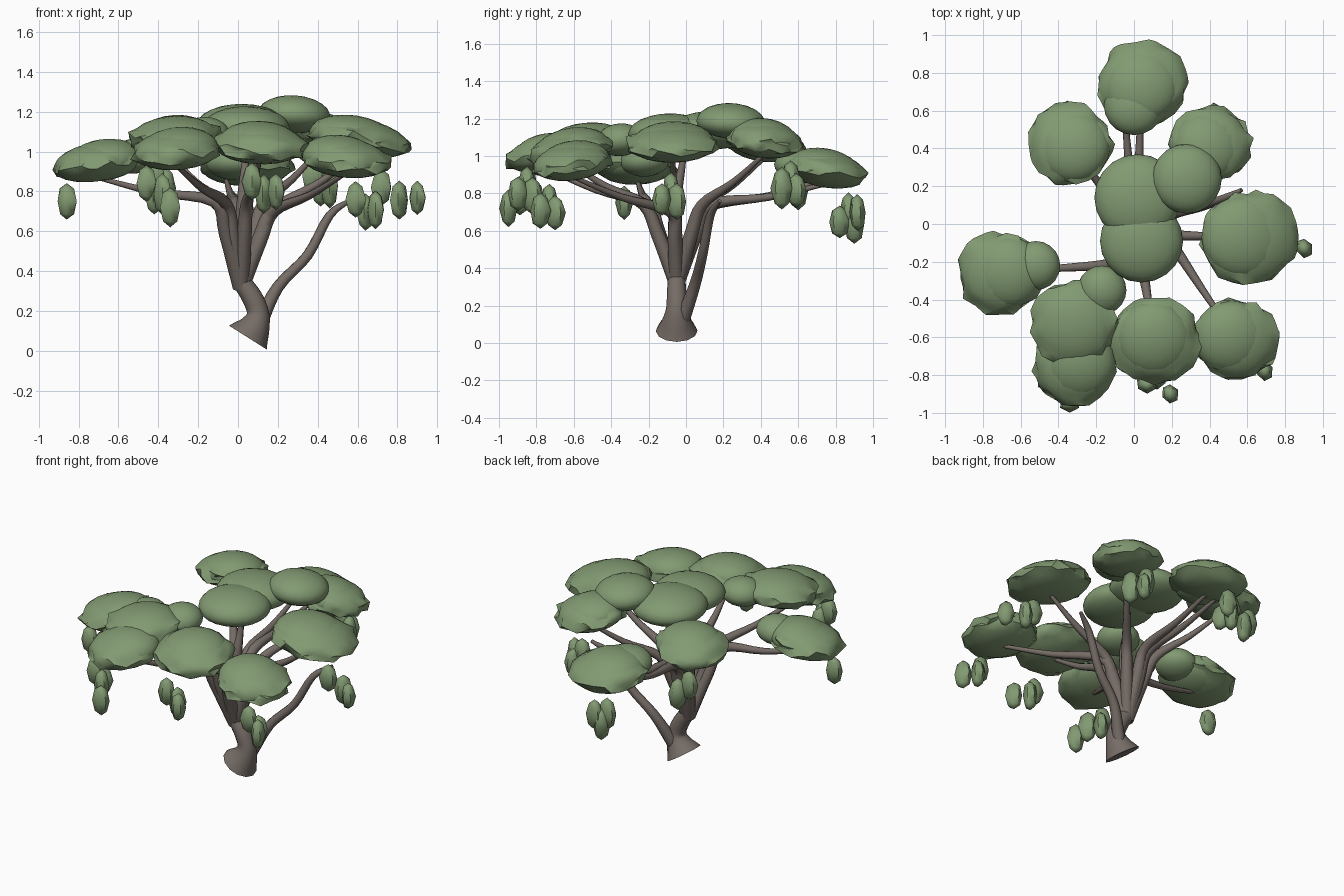
import bpy, bmesh, math, random
from mathutils import Vector, Matrix

if "Cube" in bpy.data.objects:
    bpy.data.objects.remove(bpy.data.objects["Cube"])

random.seed(11)


def material(name, col):
    m = bpy.data.materials.new(name)
    m.diffuse_color = (*col, 1)
    m.use_nodes = True
    m.node_tree.nodes["Principled BSDF"].inputs["Base Color"].default_value = m.diffuse_color
    return m


BARK = material("grey brown bark", (0.18, 0.15, 0.132))
LEAF = material("sage green leaves", (0.222, 0.322, 0.168))


def finish(bm, name, mat, angle):
    bmesh.ops.recalc_face_normals(bm, faces=bm.faces)
    me = bpy.data.meshes.new(name)
    bm.to_mesh(me)
    bm.free()
    me.materials.append(mat)
    ob = bpy.data.objects.new(name, me)
    bpy.context.collection.objects.link(ob)
    bpy.ops.object.select_all(action='DESELECT')
    ob.select_set(True)
    bpy.context.view_layer.objects.active = ob
    bpy.ops.object.shade_smooth_by_angle(angle=math.radians(angle))


def smooth_path(pts, steps=4):
    """Catmull-Rom curve through the points."""
    p = [2 * pts[0] - pts[1]] + pts + [2 * pts[-1] - pts[-2]]
    out = []
    for a, b, c, d in zip(p, p[1:], p[2:], p[3:]):
        for s in range(steps):
            t = s / steps
            out.append(0.5 * (2 * b + (c - a) * t + (2 * a - 5 * b + 4 * c - d) * t * t
                              + (3 * b - a - 3 * c + d) * t ** 3))
    return out + [pts[-1]]


def tube(name, pts, sides=8):
    """Tapered limb through (x, y, z, radius) points."""
    path = smooth_path([Vector(p) for p in pts])
    bm = bmesh.new()
    rings, u = [], Vector((1, 0.02, 0))
    for i, q in enumerate(path):
        t = (path[min(i + 1, len(path) - 1)] - path[max(i - 1, 0)]).xyz.normalized()
        u = (u - t * u.dot(t)).normalized()
        v = t.cross(u)
        rings.append([bm.verts.new(q.xyz + q.w * (math.cos(a) * u + math.sin(a) * v))
                      for a in (k * math.tau / sides for k in range(sides))])
    for r, s in zip(rings, rings[1:]):
        for k in range(sides):
            n = (k + 1) % sides
            bm.faces.new((r[k], r[n], s[n], s[k]))
    bm.faces.new(rings[0])
    bm.faces.new(rings[-1])
    finish(bm, name, BARK, 50)


def branch(name, tip, joint=None):
    """Limb rising from the fork, bending at a joint, then reaching out."""
    fork, tip = Vector((0.015, -0.05, 0.32)), Vector(tip)
    out = Vector((tip.x - fork.x, tip.y - fork.y, 0)).normalized()
    joint = Vector(joint) if joint else fork + out * 0.18 + Vector((0, 0, 0.42))
    mid = fork.lerp(joint, 0.62) - out * 0.01
    far = joint.lerp(tip, 0.5) - Vector((0, 0, 0.015))
    tube(name, [(*p, r) for p, r in zip((fork, mid, joint, far, tip),
                                        (0.042, 0.037, 0.031, 0.02, 0.011))])


def clump(name, pos, rx, ry, h, ragged, lean=9):
    """Flattened leaf dome, tipped outward, with a ragged, pointed rim."""
    bm = bmesh.new()
    bmesh.ops.create_icosphere(bm, subdivisions=3, radius=1)
    for v in bm.verts:
        if ragged and abs(v.co.z) < 0.3:
            v.co.xy *= 1 + random.uniform(-0.5, 1) * ragged
            v.co.z += random.uniform(-1.2, 1.2) * ragged
        elif v.co.z < 0:
            v.co.z *= 0.85
    x, y, z = pos
    rot = Matrix.Rotation(math.radians(lean * min(1, math.hypot(x, y) * 2)), 4,
                          Vector((-y, x, 0)).normalized())
    bm.transform(Matrix.Translation(pos) @ rot @ Matrix.Diagonal((rx, ry, h, 1)))
    finish(bm, name, LEAF, 45)


# Trunk with tilted flared foot, and the low side limb
tube("trunk", [(0.05, -0.05, 0.066, 0.112), (0.085, -0.05, 0.125, 0.078), (0.1, -0.05, 0.19, 0.056),
               (0.07, -0.05, 0.27, 0.052), (0.015, -0.05, 0.35, 0.046)], 12)
tube("low_branch", [(0.10, -0.02, 0.12, 0.04), (0.2, 0.05, 0.32, 0.03), (0.35, 0.09, 0.48, 0.026),
                    (0.46, 0.13, 0.68, 0.022), (0.57, 0.18, 0.76, 0.011)])

# Outer canopy: each has a branch, a ragged skirt and a smooth dome (x, y, z, radius)
outer = {
    "left": (-0.71, -0.26, 0.94, 0.22),
    "front_left": (-0.31, -0.75, 1.0, 0.22),
    "front": (0.11, -0.62, 1.03, 0.23),
    "front_right": (0.54, -0.61, 0.96, 0.22),
    "right": (0.61, -0.07, 1.06, 0.25),
    "back_right": (0.41, 0.42, 1.08, 0.21),
    "back": (0.04, 0.75, 0.92, 0.23),
    "back_left": (-0.34, 0.42, 1.06, 0.22),
}
joints = {"front_right": (0.18, -0.08, 0.7), "right": (0.18, -0.06, 0.71), "left": (-0.12, -0.21, 0.75)}
for name, (x, y, z, r) in outer.items():
    branch(name + "_branch", (x, y, z - 0.07), joints.get(name))
    clump(name + "_leaf_skirt", (x, y, z), r * 0.99, r * 0.94, 0.105, 0.13)
    clump(name + "_leaf_dome", (x * 0.95, y * 0.98, z + 0.01), r * 0.9, r * 0.88, 0.112, 0)
branch("back_twin_branch", (-0.06, 0.7, 0.86), (-0.01, 0.12, 0.73))
branch("top_branch", (0.04, 0.0, 1.08), (0.03, -0.05, 0.8))

# High crown domes and inner fillers
inner = [(0.02, 0.14, 1.13, 0.23), (0.28, 0.24, 1.18, 0.185), (0.04, -0.09, 1.12, 0.22),
         (-0.32, -0.53, 1.07, 0.22), (-0.17, -0.35, 1.08, 0.13), (-0.52, -0.22, 0.97, 0.13),
         (0.0, 0.63, 0.94, 0.16)]
for i, (x, y, z, r) in enumerate(inner):
    clump("inner_leaf_clump_%d" % (i + 1), (x, y, z), r, r, 0.075 + r * 0.15, 0.12 if i == 3 else 0, 6)

# Hanging leaf buds in little bunches: x, y, z, count, step
bunches = [(-0.86, -0.33, 0.73, 1, 0), (-0.46, -0.84, 0.82, 3, 0.04), (-0.34, -0.95, 0.7, 1, 0),
           (0.07, -0.85, 0.83, 3, 0.06), (0.59, -0.73, 0.74, 3, 0.05), (0.72, -0.08, 0.8, 3, 0.09),
           (0.37, 0.56, 0.86, 3, 0.045), (-0.42, 0.57, 0.86, 2, 0.06), (-0.03, 0.87, 0.68, 4, 0.02)]
n = 0
for x, y, z, count, step in bunches:
    for k in range(count):
        n += 1
        size = random.uniform(0.17, 0.23)
        w = 0.034 + 0.12 * size
        bm = bmesh.new()
        bmesh.ops.create_uvsphere(bm, u_segments=6, v_segments=4, radius=1)
        for v in bm.verts:
            v.co.xy *= random.uniform(0.9, 1.1)
        off = Vector((k * step, 0.05 * math.sin(2.5 * k), 0.04 * math.cos(2.2 * k) - 0.02))
        bm.transform(Matrix.Translation(Vector((x, y, z)) + off) @ Matrix.Rotation(k, 4, 'Z')
                     @ Matrix.Diagonal((w, w * 0.8, size / 2, 1)))
        finish(bm, "hanging_bud_%d" % n, LEAF, 55)
